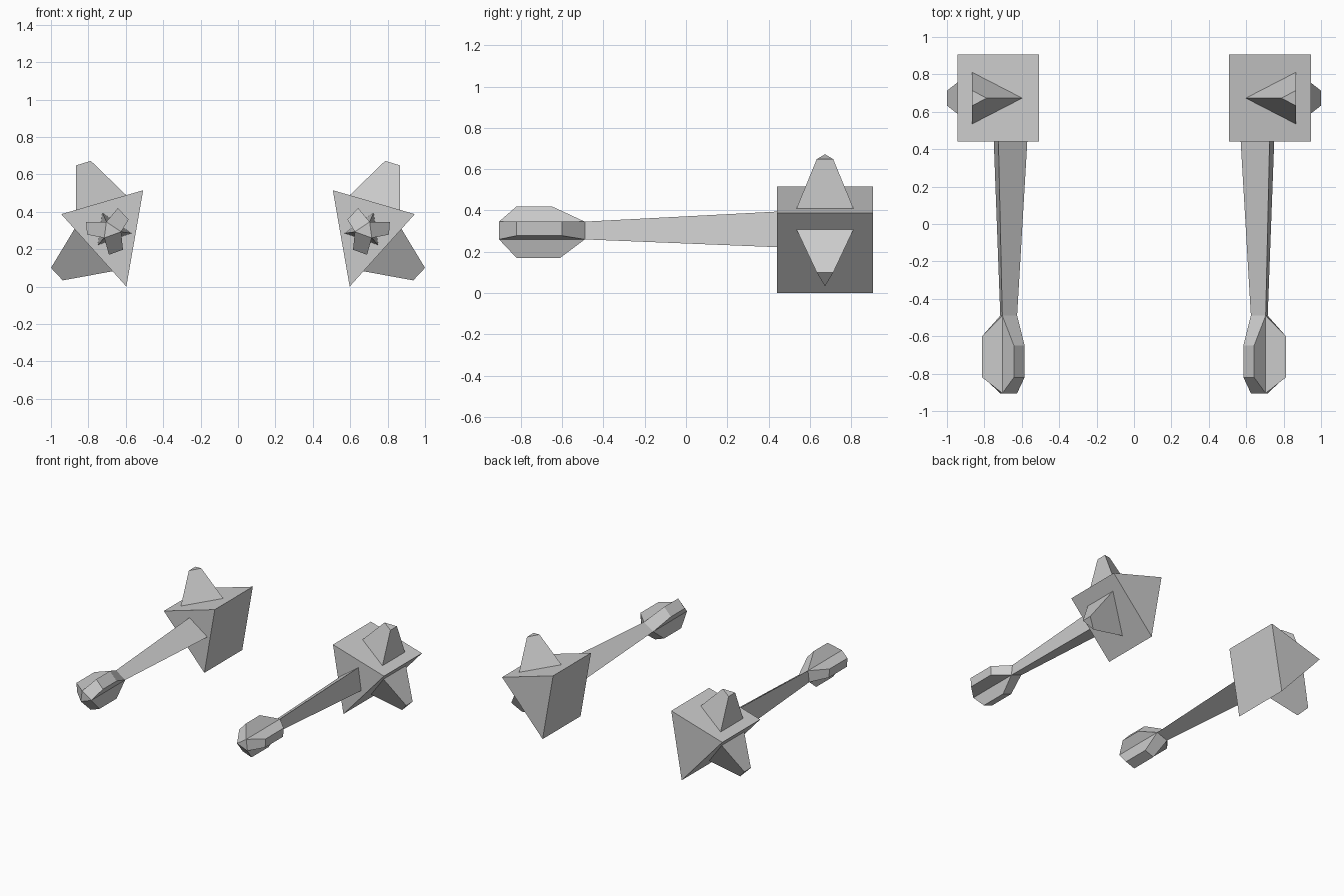
import bpy
import bmesh

cube = bpy.data.objects.get("Cube")
if cube:
    bpy.data.objects.remove(cube, do_unlink=True)

GREY = (0.6, 0.6, 0.6, 1.0)
steel = bpy.data.materials.new("plain grey")
steel.use_nodes = True
steel.diffuse_color = GREY
steel.node_tree.nodes["Principled BSDF"].inputs["Base Color"].default_value = GREY


def loft(name, start, end, side):
    """Closed flat-faced solid between two rings; side mirrors it in x."""
    bm = bmesh.new()
    a, b = ([bm.verts.new((side * x, y, z)) for x, y, z in ring]
            for ring in (start, end))
    n = len(a)
    bm.faces.new(a)
    bm.faces.new(b)
    for i in range(n):
        j = (i + 1) % n
        bm.faces.new((a[i], a[j], b[j], b[i]))
    bmesh.ops.recalc_face_normals(bm, faces=bm.faces)
    mesh = bpy.data.meshes.new(name)
    bm.to_mesh(mesh)
    bm.free()
    mesh.materials.append(steel)
    bpy.context.collection.objects.link(bpy.data.objects.new(name, mesh))


def at(y, section):
    """Place an (x, z) section at a given depth."""
    return [(x, y, z) for x, z in section]


# Triangular sections shared by the parts
HEAD = [(0.507, 0.515), (0.945, 0.387), (0.597, 0.0)]
SHAFT = [(0.57, 0.285), (0.725, 0.395), (0.75, 0.222)]
GRIP = [(0.625, 0.293), (0.704, 0.346), (0.715, 0.26)]
FRONT, BACK, NECK, SPIKE_Y = -0.905, 0.905, -0.49, 0.673


def spike(name, point, pair, tip_point, tip_pair, side):
    """Wedge spike: one vertex at mid depth, two spread in depth."""
    def ring(p, q, spread):
        return [(p[0], SPIKE_Y, p[1])] + [
            (q[0], SPIKE_Y + s * spread, q[1]) for s in (-1, 1)]
    loft(name, ring(point, pair, 0.138), ring(tip_point, tip_pair, 0.04), side)


# Grip flanges: section edge, outer edge, rear depth of the outer edge
FLANGES = [
    ("upper", 0, 1, (0.585, 0.358), (0.642, 0.42), -0.65),
    ("outer", 1, 2, (0.812, 0.346), (0.807, 0.278), -0.60),
    ("lower", 2, 0, (0.69, 0.17), (0.615, 0.197), -0.61),
]

for label, side in (("left", 1), ("right", -1)):
    # Head block and tapering shaft
    loft(label + "_head", at(0.44, HEAD), at(BACK, HEAD), side)
    loft(label + "_shaft", at(NECK, GRIP), at(0.45, SHAFT), side)

    # Two blunt spikes on the head
    spike(label + "_upper_spike", (0.597, 0.488), (0.865, 0.41),
          (0.787, 0.672), (0.865, 0.648), side)
    spike(label + "_lower_spike", (0.67, 0.082), (0.874, 0.308),
          (0.937, 0.033), (1.0, 0.1), side)

    # Grip core with one bevelled flange on each side
    loft(label + "_grip", at(FRONT, GRIP), at(NECK, GRIP), side)
    for part, i, j, p, q, rear in FLANGES:
        inner = [(x, y, z) for (x, z), y in
                 ((GRIP[i], FRONT), (GRIP[j], FRONT), (GRIP[j], NECK), (GRIP[i], NECK))]
        outer = [(x, y, z) for (x, z), y in
                 ((p, -0.82), (q, -0.82), (q, rear), (p, rear))]
        loft(f"{label}_{part}_flange", inner, outer, side)
